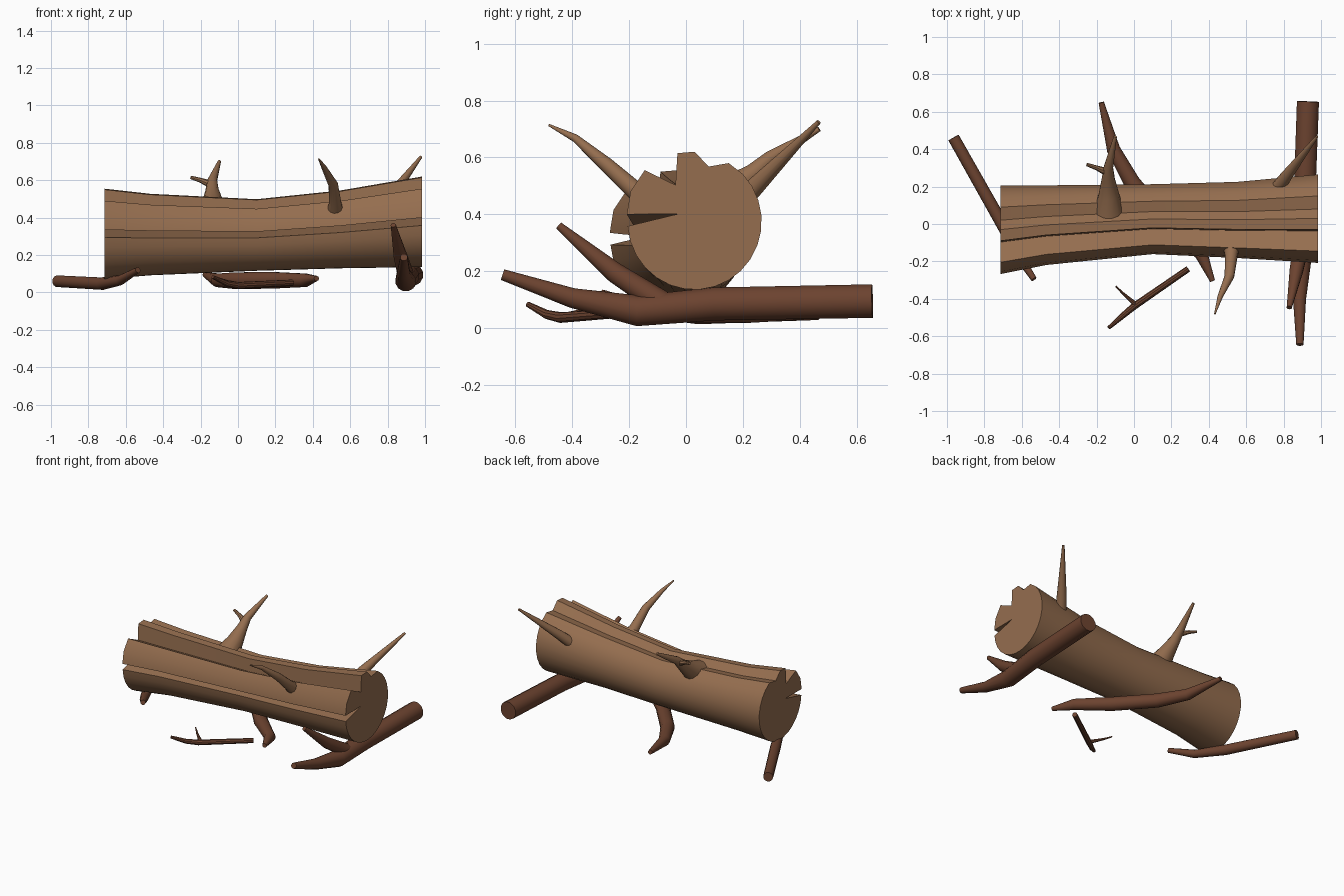
import bpy, bmesh, math
from mathutils import Vector


def material(name, rgb):
    m = bpy.data.materials.new(name)
    m.diffuse_color = (*rgb, 1)
    return m


BARK = material("light bark", (0.30, 0.155, 0.078))
DARK = material("dark branch bark", (0.150, 0.056, 0.029))


def loft(name, rings, mat):
    """Skin a list of equal-length vertex rings and cap both ends."""
    bm = bmesh.new()
    loops = [[bm.verts.new(p) for p in ring] for ring in rings]
    n = len(loops[0])
    for a, b in zip(loops, loops[1:]):
        for i in range(n):
            j = (i + 1) % n
            bm.faces.new((a[i], a[j], b[j], b[i]))
    bm.faces.new(loops[0][::-1])
    bm.faces.new(loops[-1])
    bmesh.ops.recalc_face_normals(bm, faces=bm.faces)
    me = bpy.data.meshes.new(name)
    bm.to_mesh(me)
    bm.free()
    me.materials.append(mat)
    me.shade_smooth()
    me.set_sharp_from_angle(angle=math.radians(32))
    ob = bpy.data.objects.new(name, me)
    bpy.context.collection.objects.link(ob)
    return ob


def branch(name, path, mat, sides=12):
    """Tapered tube along (x, y, z, radius) points."""
    pts = [Vector(p[:3]) for p in path]
    prev, side, rings = None, None, []
    for i, p in enumerate(pts):
        d_in = (p - pts[i - 1]).normalized() if i else Vector()
        d_out = (pts[i + 1] - p).normalized() if i < len(pts) - 1 else Vector()
        t = (d_in + d_out).normalized()
        if prev is None:
            side = t.orthogonal().normalized()
        else:
            side = prev.rotation_difference(t) @ side
        prev, up = t, t.cross(side)
        r = path[i][3]
        rings.append([p + r * (math.cos(a) * side + math.sin(a) * up)
                      for a in (2 * math.pi * k / sides for k in range(sides))])
    return loft(name, rings, mat)


# Trunk: round below and behind, split bark lobes and a deep crack in front
section = [(0.12, 0.205), (0.05, 0.193), (0.0, 0.245), (-0.06, 0.24),
           (-0.067, 0.128), (-0.175, 0.18), (-0.225, 0.105), (-0.238, 0.025),
           (-0.055, 0.027)]
steps = 18
for k in range(steps):
    a = math.radians(184 + (417 - 184) * k / steps)
    section.append((0.236 * math.cos(a), 0.24 * math.sin(a)))
stations = [(-0.715, -0.03, 0.31, 1.0), (-0.47, -0.005, 0.307, 0.9),
            (0.1, 0.027, 0.305, 0.79), (0.55, 0.023, 0.335, 0.86),
            (0.985, 0.03, 0.375, 1.0)]
loft("log_trunk", [[(x, cy + s * y, cz + s * z) for y, z in section]
                   for x, cy, cz, s in stations], BARK)

# Broken stubs growing from the trunk
branch("back_stub", [(-0.135, 0.06, 0.42, 0.085), (-0.135, 0.16, 0.485, 0.055),
                     (-0.138, 0.24, 0.545, 0.036), (-0.137, 0.30, 0.60, 0.026),
                     (-0.10, 0.468, 0.70, 0.009)], BARK)
branch("back_stub_twig", [(-0.14, 0.275, 0.575, 0.022), (-0.20, 0.30, 0.60, 0.013),
                          (-0.252, 0.318, 0.615, 0.009)], BARK, 8)
branch("front_stub", [(0.52, -0.08, 0.40, 0.055), (0.52, -0.17, 0.475, 0.034),
                      (0.51, -0.28, 0.575, 0.026), (0.46, -0.39, 0.668, 0.014),
                      (0.432, -0.482, 0.714, 0.004)], BARK)
branch("end_stub", [(0.75, 0.17, 0.42, 0.038), (0.81, 0.25, 0.505, 0.032),
                    (0.978, 0.467, 0.725, 0.008)], BARK)

# Fallen branches lying under and around the trunk
branch("large_branch", [(0.93, 0.655, 0.095, 0.061), (0.91, 0.10, 0.085, 0.060),
                        (0.897, -0.17, 0.061, 0.056), (0.885, -0.40, 0.106, 0.036),
                        (0.887, -0.645, 0.188, 0.020)], DARK)
branch("large_branch_fork", [(0.90, -0.08, 0.085, 0.045), (0.868, -0.25, 0.195, 0.037),
                             (0.83, -0.447, 0.36, 0.014)], DARK)
branch("middle_branch", [(-0.175, 0.65, 0.095, 0.015), (-0.11, 0.40, 0.065, 0.037),
                         (-0.01, 0.22, 0.063, 0.046), (0.18, 0.0, 0.065, 0.046),
                         (0.36, -0.16, 0.065, 0.037), (0.42, -0.305, 0.075, 0.014)], DARK)
branch("left_branch", [(-0.965, 0.462, 0.06, 0.032), (-0.727, 0.04, 0.047, 0.034),
                       (-0.63, -0.15, 0.065, 0.027), (-0.535, -0.295, 0.12, 0.016)], DARK)
branch("small_twig", [(-0.135, -0.555, 0.083, 0.010), (-0.06, -0.49, 0.048, 0.016),
                      (0.0, -0.44, 0.037, 0.019), (0.29, -0.24, 0.052, 0.017)], DARK, 10)
branch("small_twig_shoot", [(0.01, -0.432, 0.04, 0.014), (-0.06, -0.37, 0.06, 0.007),
                            (-0.098, -0.332, 0.075, 0.004)], DARK, 8)
